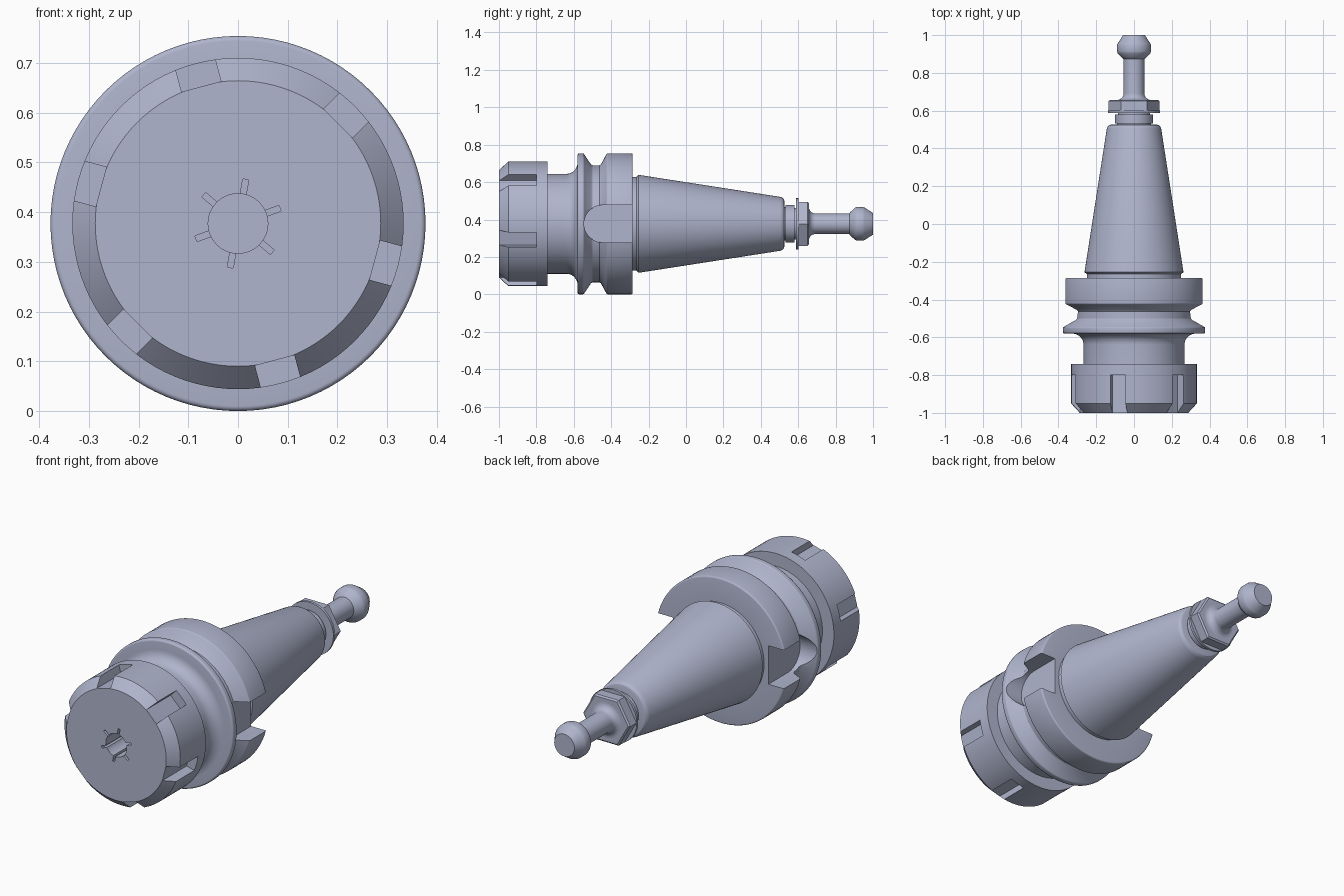
import bpy, bmesh
from math import sin, cos, pi, radians
from mathutils import Matrix, Vector

if "Cube" in bpy.data.objects:
    bpy.data.objects.remove(bpy.data.objects["Cube"])

AXIS = Vector((0, 0, 0.377))
steel = bpy.data.materials.new("blue grey steel")
steel.use_nodes = True
COLOUR = (0.43, 0.46, 0.61, 1)
steel.diffuse_color = COLOUR
steel.node_tree.nodes["Principled BSDF"].inputs["Base Color"].default_value = COLOUR


def finish(name, bm):
    bmesh.ops.recalc_face_normals(bm, faces=bm.faces)
    mesh = bpy.data.meshes.new(name)
    bm.to_mesh(mesh)
    bm.free()
    obj = bpy.data.objects.new(name, mesh)
    obj.location = AXIS
    mesh.materials.append(steel)
    bpy.context.collection.objects.link(obj)
    return obj


def lathe(name, profile, sides=96):
    """Turn (y, radius) points about the y axis, with flat end caps."""
    bm = bmesh.new()
    rings = [[bm.verts.new((r * cos(2 * pi * i / sides), y, r * sin(2 * pi * i / sides)))
              for i in range(sides)] for y, r in profile]
    for a, b in zip(rings, rings[1:]):
        for i in range(sides):
            j = (i + 1) % sides
            bm.faces.new((a[i], a[j], b[j], b[i]))
    bm.faces.new(rings[0])
    bm.faces.new(rings[-1])
    return finish(name, bm)


def radial_prism(name, outline, r0, r1, angle):
    """Extrude a (y, z) outline along x from r0 to r1, then swing it about the y axis."""
    bm = bmesh.new()
    face = bm.faces.new([bm.verts.new((r0, y, z)) for y, z in outline])
    ext = bmesh.ops.extrude_face_region(bm, geom=[face])["geom"]
    bmesh.ops.translate(bm, vec=(r1 - r0, 0, 0),
                        verts=[v for v in ext if isinstance(v, bmesh.types.BMVert)])
    bmesh.ops.transform(bm, matrix=Matrix.Rotation(-radians(angle), 4, 'Y'), verts=bm.verts)
    return finish(name, bm)


def arc(y, r, radius, start, end, steps=8):
    angles = [radians(start + (end - start) * i / steps) for i in range(steps + 1)]
    return [(y + radius * cos(a), r + radius * sin(a)) for a in angles]


def rect(y0, y1, half):
    return [(y0, -half), (y1, -half), (y1, half), (y0, half)]


def cut(obj, cutter):
    cutter.hide_render = True
    mod = obj.modifiers.new("cut", 'BOOLEAN')
    mod.operation = 'DIFFERENCE'
    mod.solver = 'EXACT'
    mod.object = cutter
    bpy.context.view_layer.objects.active = obj
    bpy.ops.object.modifier_apply(modifier=mod.name)
    bpy.data.objects.remove(cutter)


# Clamping nut with spanner slots and the slit collet bore
nut = lathe("collet_nut", [(-1, 0.287), (-0.95, 0.333), (-0.74, 0.333)])
for k in range(6):
    cut(nut, radial_prism("nut_slot", rect(-1.1, -0.8, 0.041), 0.285, 0.4, 45 + 60 * k))
cut(nut, lathe("bore", [(-1.1, 0.06), (-0.8, 0.06)], 48))
for k in range(6):
    cut(nut, radial_prism("collet_slit", rect(-1.1, -0.85, 0.006), 0.04, 0.09, 20 + 60 * k))

# Holder body: neck, grooved flange and long taper
R = 0.377
body = lathe("tapered_holder",
             [(-0.76, 0.267)]
             + arc(-0.64, 0.327, 0.06, -90, 0)
             + arc(-0.57, R - 0.01, 0.01, 180, 90, 4)
             + arc(-0.553, R - 0.01, 0.01, 90, 30, 3)
             + [(-0.508, 0.318), (-0.5, 0.313), (-0.462, 0.313), (-0.455, 0.318)]
             + arc(-0.417, R - 0.01, 0.01, 150, 90, 3)
             + arc(-0.293, R - 0.008, 0.008, 90, 0, 4)
             + [(-0.285, 0.25), (-0.265, 0.25), (-0.255, 0.262)]
             + [(0.505, 0.144), (0.515, 0.14), (0.523, 0.132), (0.526, 0.122)])

# Drive keyways on both sides of the flange
keyway = arc(-0.445, 0, 0.1, 90, 270, 24) + [(-0.2, -0.1), (-0.2, 0.1)]
for angle in (0, 180):
    cut(body, radial_prism("keyway", keyway, 0.275, 0.5, angle))

# Pull stud: collar, hexagon, shank and head
collar = lathe("stud_collar", [(0.51, 0.09), (0.532, 0.09), (0.532, 0.1), (0.58, 0.1),
                               (0.58, 0.085), (0.588, 0.085), (0.588, 0.137),
                               (0.601, 0.137), (0.601, 0.1)], 64)
hexagon = lathe("stud_hexagon", [(0.6, 0.136), (0.65, 0.136), (0.657, 0.127)], 6)
stud = lathe("pull_stud",
             [(0.65, 0.09)] + arc(0.692, 0.09, 0.035, 180, 270)
             + [(0.873, 0.055), (0.878, 0.062), (0.905, 0.087), (0.914, 0.09),
                (0.945, 0.09), (0.954, 0.087), (1, 0.058)], 64)

# Smooth round surfaces while keeping machined edges crisp
for obj in bpy.context.view_layer.objects:
    obj.select_set(obj in (nut, body, collar, hexagon, stud))
bpy.context.view_layer.objects.active = body
bpy.ops.object.shade_smooth_by_angle(angle=radians(28))
